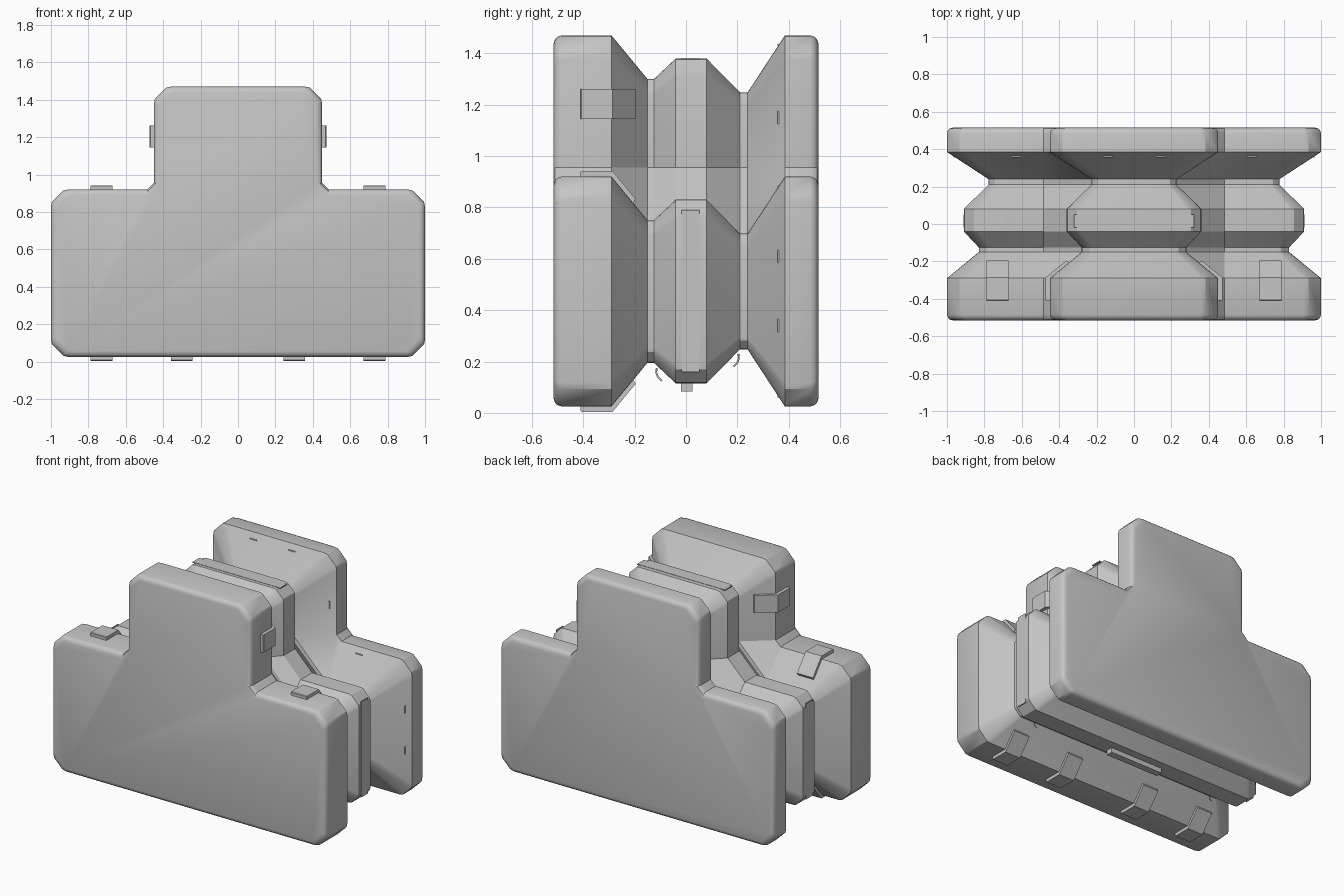
import bpy, bmesh, math
from mathutils import Vector

cube = bpy.data.objects.get("Cube")
if cube:
    bpy.data.objects.remove(cube, do_unlink=True)

grey = bpy.data.materials.new("plain grey")
grey.use_nodes = True
colour = (0.56, 0.56, 0.56, 1)
grey.diffuse_color = colour
grey.node_tree.nodes["Principled BSDF"].inputs["Base Color"].default_value = colour

X, Y, Z = Vector((1, 0, 0)), Vector((0, 1, 0)), Vector((0, 0, 1))
LOW, SHOULDER, TOP, WIDE, NARROW = 0.025, 0.92, 1.47, 1.0, 0.45


def finish(name, bm):
    bmesh.ops.recalc_face_normals(bm, faces=bm.faces[:])
    mesh = bpy.data.meshes.new(name)
    bm.to_mesh(mesh)
    bm.free()
    mesh.materials.append(grey)
    obj = bpy.data.objects.new(name, mesh)
    bpy.context.collection.objects.link(obj)
    bpy.ops.object.select_all(action='DESELECT')
    obj.select_set(True)
    bpy.context.view_layer.objects.active = obj
    bpy.ops.object.shade_smooth_by_angle(angle=math.radians(32))
    return obj


def loft(name, rings):
    """Skin matching rings of points and cap both ends."""
    bm = bmesh.new()
    rows = [[bm.verts.new(p) for p in ring] for ring in rings]
    n = len(rows[0])
    for a, b in zip(rows, rows[1:]):
        for i in range(n):
            j = (i + 1) % n
            bm.faces.new((a[i], a[j], b[j], b[i]))
    bm.faces.new(rows[0])
    bm.faces.new(rows[-1])
    return finish(name, bm)


def corner(x, z, sx, sz, c):
    """Softened chamfer, running from the side to the top or bottom."""
    e = c * 0.16
    return [(x, z - sz * (c + e)), (x - sx * e * 0.4, z - sz * (c - e)),
            (x - sx * (c - e), z - sz * e * 0.4), (x - sx * (c + e), z)]


def outline(y, d):
    """Inverted T outline pulled in by d."""
    c = 0.08 - 0.17 * d
    half = corner(WIDE - d, LOW + d, 1, -1, c)[::-1]
    half += corner(WIDE - d, SHOULDER - d, 1, 1, c)
    half += [(0.485, SHOULDER - d), (NARROW - d, 0.955)]
    half += corner(NARROW - d, TOP - d, 1, 1, c)
    return [Vector((x, y, z)) for x, z in half + [(-x, z) for x, z in half[::-1]]]


# Main body: two outer plates, two necks and a middle ridge
stations = [(-0.515, 0.03), (-0.51, 0.014), (-0.5, 0.005), (-0.485, 0),
            (-0.29, 0), (-0.15, 0.17), (-0.125, 0.17), (-0.04, 0.09),
            (0.08, 0.09), (0.21, 0.222), (0.24, 0.222), (0.385, 0),
            (0.485, 0), (0.5, 0.005), (0.51, 0.014), (0.515, 0.03)]
loft("body", [outline(y, d) for y, d in stations])


def bent_latch(name, base, out, along):
    """Thin strap lying on the front plate rim and folding down its slope."""
    t = 0.022
    profile = [(-0.41, -0.005), (-0.41, t - 0.004), (-0.406, t), (-0.286, t),
               (-0.196, t - 0.109), (-0.21, -0.11), (-0.29, -0.005)]
    loft(name, [[base + along * s + Y * y + out * h for y, h in profile]
                for s in (-0.058, 0.058)])


def box(name, centre, size):
    bm = bmesh.new()
    bmesh.ops.create_cube(bm, size=1)
    for v in bm.verts:
        v.co = Vector(a * b for a, b in zip(v.co, size)) + Vector(centre)
    return finish(name, bm)


def hook(name, x, y, z, side):
    """Small curled clip under the ridge."""
    curve = bpy.data.curves.new(name, 'CURVE')
    curve.dimensions = '3D'
    curve.bevel_depth = 0.004
    curve.bevel_resolution = 1
    spline = curve.splines.new('POLY')
    path = [(-0.014, 0.03), (-0.016, 0.012), (-0.01, -0.004), (0.006, -0.02)]
    spline.points.add(len(path) - 1)
    for p, (dy, dz) in zip(spline.points, path):
        p.co = (x, y + side * dy, z + dz, 1)
    curve.materials.append(grey)
    bpy.context.collection.objects.link(bpy.data.objects.new(name, curve))


for s, label in ((1, "left"), (-1, "right")):
    # Latches on the shoulders, tower sides and underside
    bent_latch(f"{label}_shoulder_latch", Vector((s * 0.73, 0, SHOULDER)), Z, X)
    bent_latch(f"{label}_tower_latch", Vector((s * NARROW, 0, 1.203)), X * s, Z)
    for x, place in ((0.73, "outer"), (0.3, "inner")):
        bent_latch(f"{label}_{place}_bottom_latch", Vector((s * x, 0, LOW + 0.001)), -Z, X)
    # Strip along each side of the ridge, and clips below it
    box(f"{label}_ridge_strip", (s * 0.909, 0.017, 0.475), (0.006, 0.07, 0.63))
    hook(f"{label}_front_clip", s * 0.7, -0.1, 0.145, 1)
    hook(f"{label}_back_clip", s * 0.7, 0.19, 0.2, -1)

# Strip along the ridge top and tab under the ridge
box("top_ridge_strip", (0, 0.017, 1.379), (0.64, 0.07, 0.006))
box("bottom_tab", (0, 0.003, 0.1), (0.4, 0.046, 0.034))

# Small pegs along the inner slope of the back plate
slope_y, depth = 0.36, 0.038
for s, label in ((1, "left"), (-1, "right")):
    spots = [(0.14, TOP), (0.63, SHOULDER), (0.14, LOW), (0.63, LOW)]
    for i, (x, z) in enumerate(spots):
        inner = z - depth if z > LOW else z + depth
        box(f"{label}_peg_{i}", (s * x, slope_y, inner), (0.05, 0.008, 0.008))
    for i, z in enumerate((0.34, 0.61)):
        box(f"{label}_side_peg_{i}", (s * (WIDE - depth), slope_y, z), (0.008, 0.008, 0.05))
    box(f"{label}_tower_peg", (s * (NARROW - depth), slope_y, 1.15), (0.008, 0.008, 0.05))
